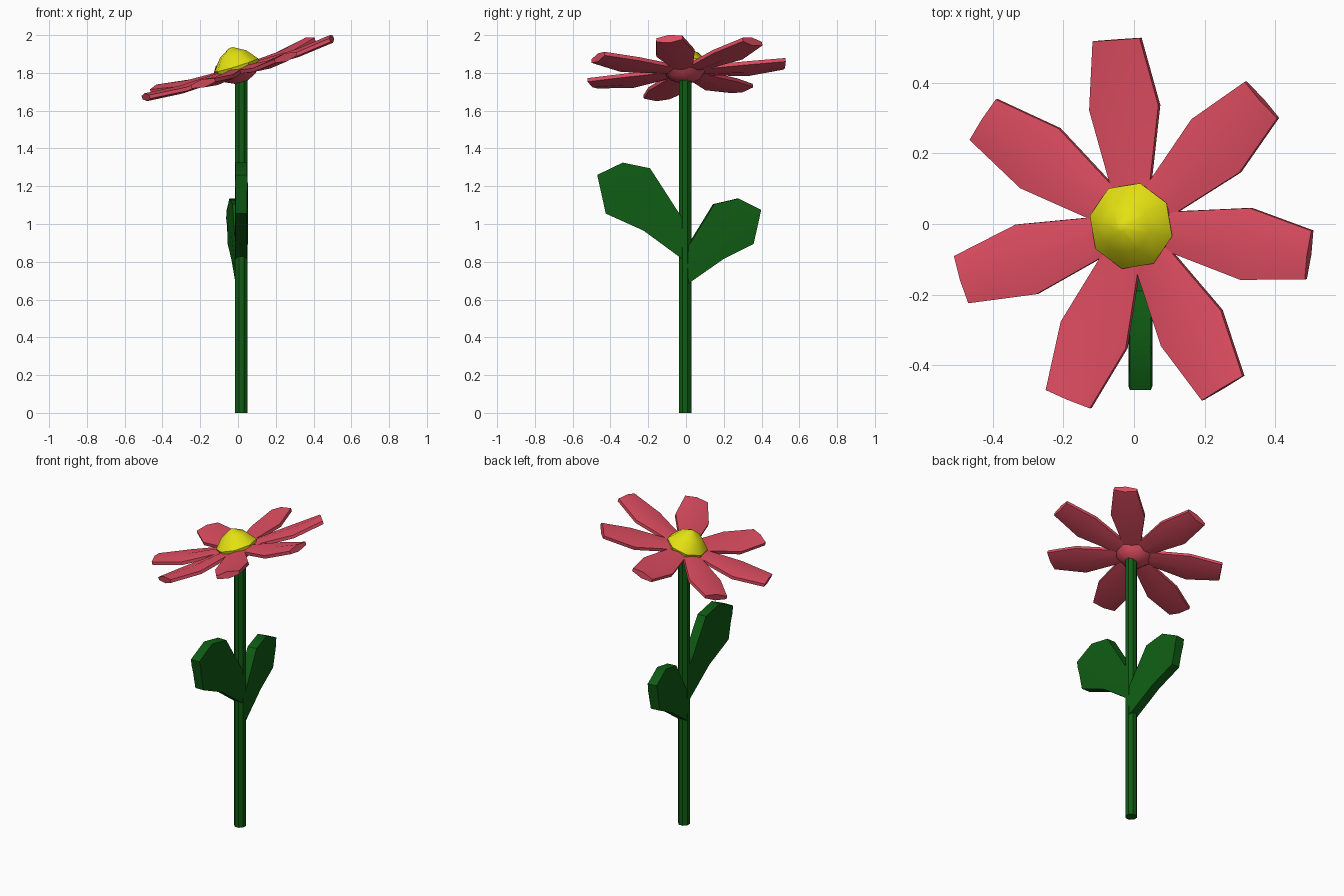
import bpy, bmesh, math
from mathutils import Matrix, Vector

if "Cube" in bpy.data.objects:
    bpy.data.objects.remove(bpy.data.objects["Cube"])


def material(name, rgb):
    m = bpy.data.materials.new(name)
    m.diffuse_color = (*rgb, 1)
    m.use_nodes = True
    m.node_tree.nodes["Principled BSDF"].inputs["Base Color"].default_value = m.diffuse_color
    return m


PINK = material("rose pink", (0.74, 0.075, 0.12))
YELLOW = material("yellow", (0.77, 0.75, 0.006))
GREEN = material("dark green", (0.005, 0.11, 0.007))


def loft(name, rings, matrix, mat):
    """Skin equal-length rings of points and cap both ends."""
    bm = bmesh.new()
    vs = [[bm.verts.new(matrix @ Vector(p)) for p in ring] for ring in rings]
    n = len(rings[0])
    for a, b in zip(vs, vs[1:]):
        for i in range(n):
            j = (i + 1) % n
            bm.faces.new((a[i], a[j], b[j], b[i]))
    bm.faces.new(vs[0][::-1])
    bm.faces.new(vs[-1])
    bmesh.ops.remove_doubles(bm, verts=bm.verts, dist=1e-5)
    bmesh.ops.recalc_face_normals(bm, faces=bm.faces)
    me = bpy.data.meshes.new(name)
    bm.to_mesh(me)
    bm.free()
    me.materials.append(mat)
    ob = bpy.data.objects.new(name, me)
    bpy.context.collection.objects.link(ob)
    bpy.ops.object.select_all(action='DESELECT')
    ob.select_set(True)
    bpy.context.view_layer.objects.active = ob
    bpy.ops.object.shade_smooth_by_angle(angle=math.radians(40))
    return ob


def blade(name, rows, edge, mid, matrix, mat):
    """Thick blade; each row is (low uv, high uv, lift)."""
    rings = []
    for (u0, v0), (u1, v1), w in rows:
        um, vm = (u0 + u1) / 2, (v0 + v1) / 2
        rings.append([(u0, v0, w + edge), (um, vm, w + mid), (u1, v1, w + edge),
                      (u1, v1, w - edge), (um, vm, w - mid), (u0, v0, w - edge)])
    return loft(name, rings, matrix, mat)


def lathe(name, profile, sides, phase, matrix, mat):
    rings = [[(r * math.cos(phase + math.tau * i / sides),
               r * math.sin(phase + math.tau * i / sides), z) for i in range(sides)]
             for r, z in profile]
    return loft(name, rings, matrix, mat)


# stem
lathe("stem", [(0.036, 0), (0.036, 1.77)], 8, math.pi / 8,
      Matrix.Translation((0.018, -0.005, 0)), GREEN)

# tilted frame of the flower head
normal = Vector((-0.31, -0.06, 1)).normalized()
head = (Matrix.Translation((-0.005, -0.005, 1.83))
        @ Vector((0, 0, 1)).rotation_difference(normal).to_matrix().to_4x4())

# flower centre and the cup beneath it
phase = math.radians(-13)
lathe("flower_centre", [(0.115, -0.02), (0.125, 0.012), (0.075, 0.072), (0.012, 0.108)],
      8, phase, head, YELLOW)
lathe("flower_cup", [(0.03, -0.085), (0.085, -0.06), (0.125, -0.015), (0.115, 0.0)],
      8, phase, head, PINK)

# petals
for k in range(7):
    turn = Matrix.Rotation(math.radians(-8.5) + math.tau * k / 7, 4, 'Z')
    blade(f"petal_{k + 1}",
          [((0.05, -0.045), (0.05, 0.045), -0.02),
           ((0.335, -0.103), (0.335, 0.103), -0.02),
           ((0.53, -0.07), (0.53, 0.07), 0.0)],
          0.01, 0.022, head @ turn, PINK)

# leaves: outline drawn in the y-z plane, thickness along x
side = Matrix(((0, 0, 1, 0.018), (1, 0, 0, 0), (0, 1, 0, 0), (0, 0, 0, 1)))
blade("front_leaf",
      [((0, 0.80), (0, 1.00), 0), ((-0.225, 0.965), (-0.19, 1.295), 0),
       ((-0.425, 1.055), (-0.335, 1.325), 0), ((-0.45, 1.17), (-0.47, 1.26), 0)],
      0.03, 0.034, side, GREEN)
blade("back_leaf",
      [((0, 0.68), (0, 0.87), 0), ((0.195, 0.815), (0.145, 1.105), 0),
       ((0.355, 0.895), (0.275, 1.135), 0), ((0.375, 0.985), (0.395, 1.075), 0)],
      0.03, 0.034, Matrix.Rotation(math.radians(7), 4, 'Z') @ side, GREEN)
